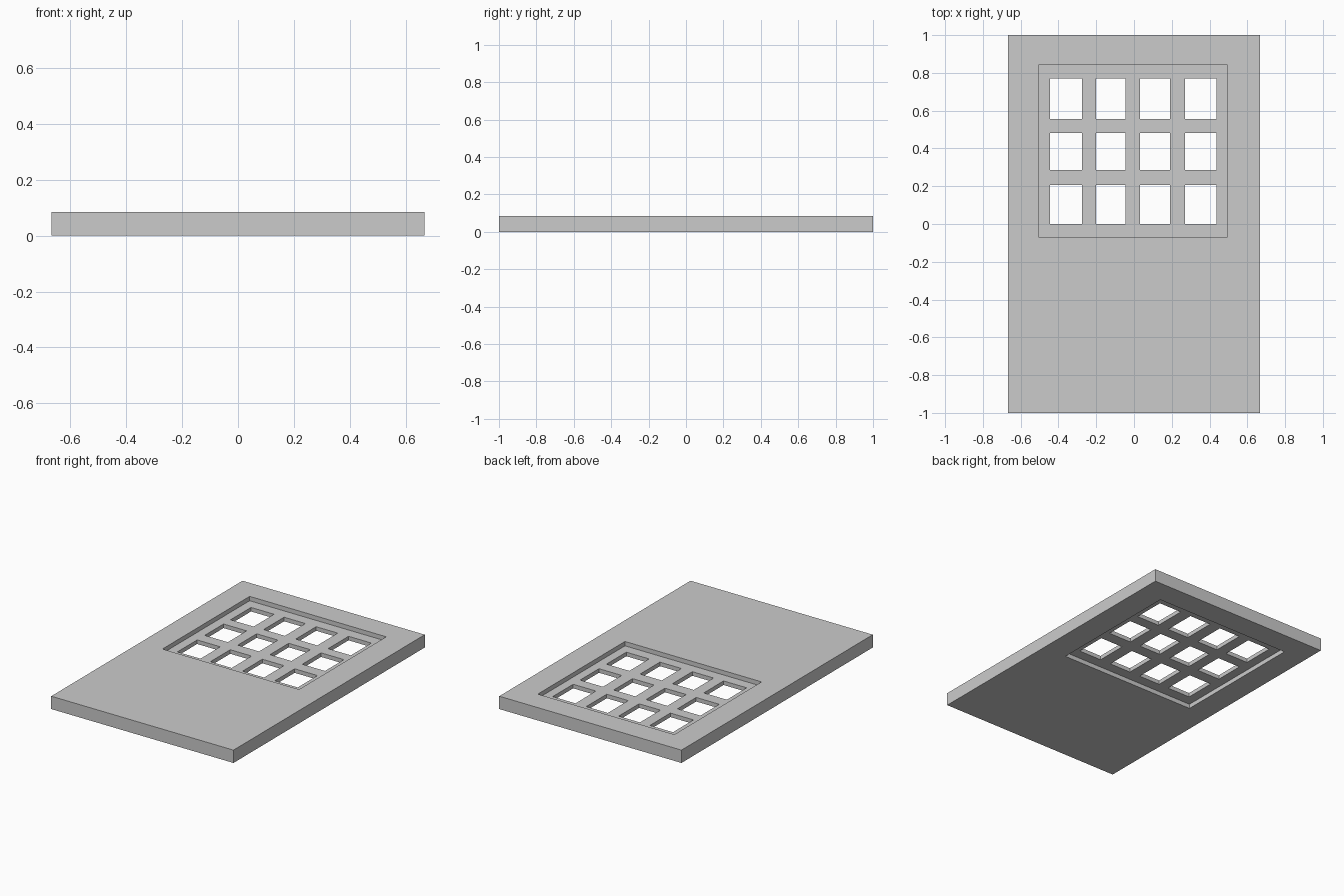
import bpy, bmesh
from mathutils import Matrix, Vector

if "Cube" in bpy.data.objects:
    bpy.data.objects.remove(bpy.data.objects["Cube"])

T = 0.085                      # door thickness
G0, G1 = 0.029, 0.056          # window lattice bottom / top


def boxes(name, spans):
    """One mesh object made of boxes, each given as (x0, x1, y0, y1, z0, z1)."""
    bm = bmesh.new()
    for x0, x1, y0, y1, z0, z1 in spans:
        mid = Vector((x0 + x1, y0 + y1, z0 + z1)) / 2
        size = (x1 - x0, y1 - y0, z1 - z0, 1)
        bmesh.ops.create_cube(bm, size=1, matrix=Matrix.Translation(mid) @ Matrix.Diagonal(size))
    mesh = bpy.data.meshes.new(name)
    bm.to_mesh(mesh)
    bm.free()
    obj = bpy.data.objects.new(name, mesh)
    bpy.context.collection.objects.link(obj)
    return obj


def cut(target, cutter):
    """Subtract the cutter from the target and discard it."""
    mod = target.modifiers.new(cutter.name, 'BOOLEAN')
    mod.operation = 'DIFFERENCE'
    mod.solver = 'EXACT'
    mod.object = cutter
    cutter.hide_render = True
    bpy.context.view_layer.objects.active = target
    bpy.ops.object.modifier_apply(modifier=mod.name)
    bpy.data.objects.remove(cutter)


# Door slab
door = boxes("door", [(-0.667, 0.667, -1, 1, 0, T)])

# Shallow window recess on both faces
window = (-0.505, 0.495, -0.069, 0.843)
cut(door, boxes("recess_cutter", [window + (G1, T + 0.1), window + (-0.1, G0)]))

# Twelve through openings, four columns by three rows
columns = [(-0.444, -0.275), (-0.202, -0.046), (0.033, 0.191), (0.27, 0.437)]
rows = [(0.0, 0.207), (0.286, 0.483), (0.556, 0.77)]
cut(door, boxes("pane_cutter", [c + r + (-0.1, T + 0.1) for c in columns for r in rows]))
